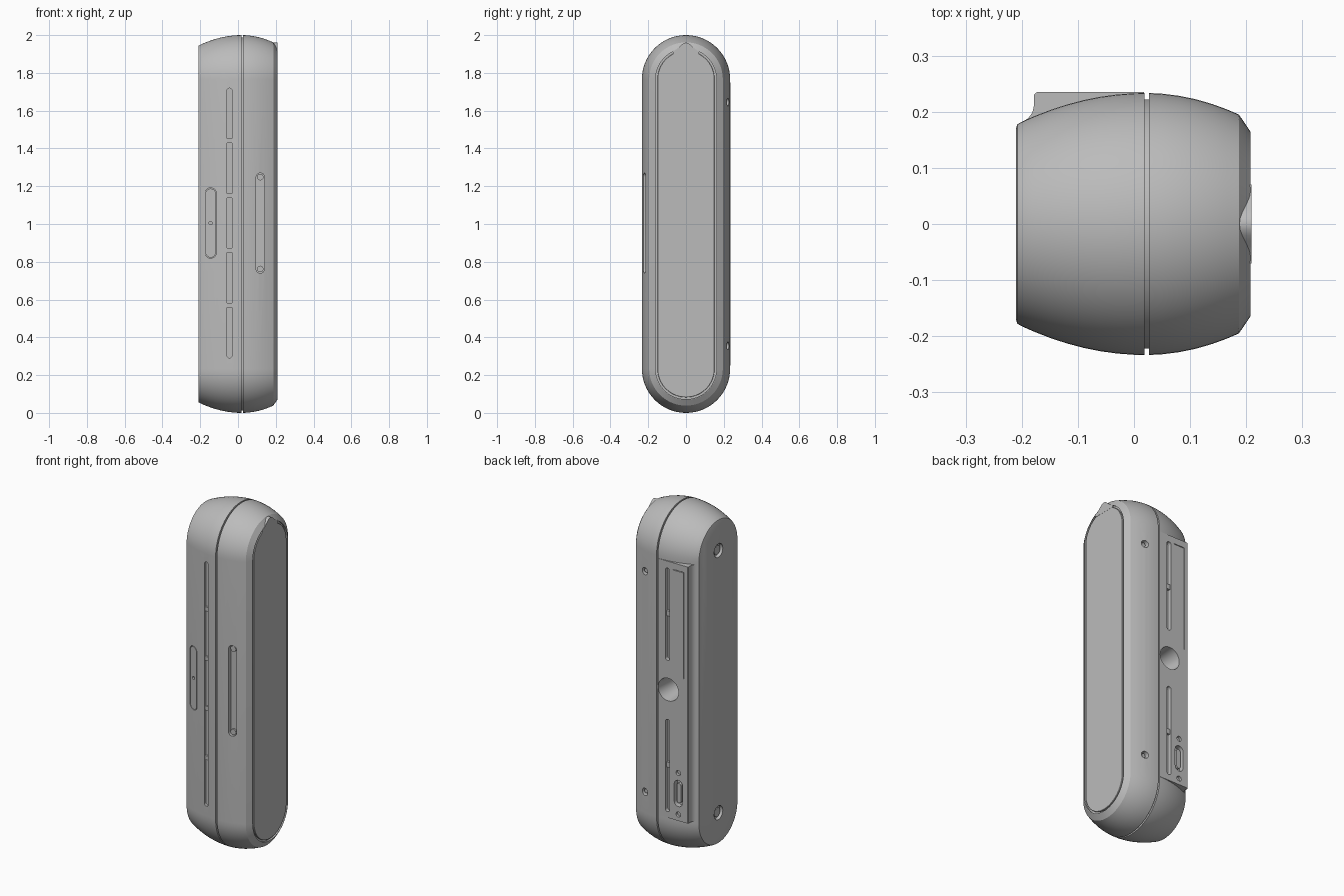
import bpy, bmesh
from math import sin, cos, pi, radians

if "Cube" in bpy.data.objects:
    bpy.data.objects.remove(bpy.data.objects["Cube"])

C = 0.7665          # half distance between the two end-arc centres
R = 0.2335          # widest radius of the shell
grey = bpy.data.materials.new("mid grey")
grey.diffuse_color = (0.5, 0.5, 0.5, 1)
grey.use_nodes = True
grey.node_tree.nodes["Principled BSDF"].inputs["Base Color"].default_value = grey.diffuse_color


def stadium(r, half, n=12, cu=0.0, cz=1.0):
    """Upright pill outline as (u, z) points; half = half the straight length."""
    top = [(cu + r * cos(pi * i / n), cz + half + r * sin(pi * i / n)) for i in range(n + 1)]
    low = [(cu - r * cos(pi * i / n), cz - half - r * sin(pi * i / n)) for i in range(n + 1)]
    if half == 0:
        top, low = top[:-1], low[:-1]
    return top + low


def loft(name, rings, closed=False):
    """Skin equal-length rings; cap the ends unless the rings form a loop."""
    bm = bmesh.new()
    rows = [[bm.verts.new(p) for p in ring] for ring in rings]
    pairs = list(zip(rows, rows[1:]))
    if closed:
        pairs.append((rows[-1], rows[0]))
    else:
        bm.faces.new(rows[0])
        bm.faces.new(rows[-1])
    for a, b in pairs:
        for i in range(len(a)):
            j = (i + 1) % len(a)
            bm.faces.new((a[i], a[j], b[j], b[i]))
    bmesh.ops.recalc_face_normals(bm, faces=bm.faces)
    me = bpy.data.meshes.new(name)
    bm.to_mesh(me)
    bm.free()
    me.materials.append(grey)
    ob = bpy.data.objects.new(name, me)
    bpy.context.collection.objects.link(ob)
    return ob


def along_y(pts, y):
    return [(u, y, z) for u, z in pts]


def along_x(pts, x):
    return [(x, u, z) for u, z in pts]


def pill_y(name, x, z, r, half, y0, y1, n=12, r1=None):
    """Pill (or cylinder when half = 0) running along y."""
    return loft(name, [along_y(stadium(r, half, n, x, z), y0),
                       along_y(stadium(r if r1 is None else r1, half, n, x, z), y1)])


def box(name, x0, x1, y0, y1, z0, z1):
    pts = [(x0, z0), (x1, z0), (x1, z1), (x0, z1)]
    return loft(name, [along_y(pts, y0), along_y(pts, y1)])


def boolean(target, other, op="DIFFERENCE"):
    m = target.modifiers.new("cut", "BOOLEAN")
    m.operation, m.solver, m.object = op, "EXACT", other
    bpy.context.view_layer.objects.active = target
    bpy.ops.object.modifier_apply(modifier=m.name)
    bpy.data.objects.remove(other, do_unlink=True)


def shell_r(x):
    return R - (1.06 if x < 0.02 else 1.38) * (x - 0.02) ** 2


# Barrel-sided shell with seam groove, chamfer and screen recess
profile = [(-0.21, 0.172), (-0.208, 0.1775)]
profile += [(x, shell_r(x)) for x in (-0.203, -0.18, -0.15, -0.12, -0.09, -0.06, -0.03, 0, 0.0185)]
profile += [(0.0185, R - 0.012), (0.027, R - 0.012)]
profile += [(x, shell_r(x)) for x in (0.027, 0.05, 0.08, 0.11, 0.14, 0.165, 0.187)]
profile += [(0.208, 0.164), (0.208, 0.161), (0.198, 0.161)]
shell = loft("shell", [along_x(stadium(r, C, 32), x) for x, r in profile])

# Flat rear connector block with flared side
dock = [(0.0175, 0.15), (0.0175, 0.235), (-0.173, 0.235), (-0.178, 0.231), (-0.178, 0.212),
        (-0.181, 0.199), (-0.188, 0.189), (-0.2, 0.181), (-0.2, 0.15)]
boolean(shell, loft("dock", [[(x, y, z) for x, y in dock] for z in (0.25, 1.75)]), "UNION")

# Front slots
boolean(shell, pill_y("cut", -0.045, 1.005, 0.014, 0.70, -0.3, -0.212))
boolean(shell, pill_y("cut", 0.118, 1.005, 0.022, 0.243, -0.3, -0.203))

# Front button: outline groove and pinhole
outer, inner = stadium(0.031, 0.155, 10, -0.145, 1.005), stadium(0.0275, 0.155, 10, -0.145, 1.005)
boolean(shell, loft("cut", [along_y(outer, -0.3), along_y(outer, -0.185),
                            along_y(inner, -0.185), along_y(inner, -0.3)], closed=True))
boolean(shell, pill_y("cut", -0.145, 1.005, 0.009, 0, -0.3, -0.19))

# Rear slots, socket, port and access-panel lines
for z in (1.44, 0.555):
    boolean(shell, pill_y("cut", -0.045, z, 0.014, 0.256, 0.212, 0.3))
boolean(shell, pill_y("cut", -0.05, 1.0, 0.05, 0, 0.08, 0.236, 24, 0.066))
boolean(shell, pill_y("cut", -0.115, 0.41, 0.027, 0.05, 0.205, 0.3))
for z in (0.53, 0.287):
    boolean(shell, pill_y("cut", -0.115, z, 0.015, 0, 0.22, 0.3))
boolean(shell, box("cut", -0.152, -0.148, 0.229, 0.3, 1.09, 1.712))
boolean(shell, box("cut", -0.147, -0.08, 0.229, 0.3, 1.708, 1.712))

# Screw holes on the rear and on the left end
for s in (-1, 1):
    boolean(shell, pill_y("cut", 0.11, 1 + s * 0.645, 0.021, 0, 0.195, 0.3))
    hole = stadium(0.04, 0, 12, 0, 1 + s * C)
    boolean(shell, loft("cut", [along_x(hole, -0.3), along_x(hole, -0.19)]))

parts = [shell]

# Screen panel set into the right end, with a lift tab at its top
parts.append(loft("screen_panel", [along_x(stadium(r, C, 32), x)
                                   for x, r in ((0.19, 0.151), (0.2065, 0.151), (0.208, 0.1495))]))
bell = [(-0.07 + 0.01 * i, 1.917 + 0.043 * cos(pi * (i - 7) / 14) ** 2) for i in range(15)]
outline = [(-0.07, 1.9)] + bell + [(0.07, 1.9)]
parts.append(loft("lift_tab", [along_x(outline, 0.186), along_x(outline, 0.209)]))

# Bridges in the front and rear slots
for z in (1.44, 1.15, 0.86, 0.57):
    parts.append(box("front_slot_bridge", -0.058, -0.032, -0.223, -0.2, z - 0.012, z + 0.012))
for z in (1.44, 0.555):
    parts.append(box("rear_slot_bridge", -0.058, -0.032, 0.2, 0.227, z - 0.015, z + 0.015))

# Pins at both ends of the short front slot
for z in (0.762, 1.248):
    parts.append(pill_y("slot_pin", 0.118, z, 0.017, 0, -0.213, -0.19))

# Port tongue and screw heads
parts.append(pill_y("port_tongue", -0.115, 0.41, 0.013, 0.045, 0.19, 0.23))
for s in (-1, 1):
    parts.append(pill_y("rear_screw", 0.11, 1 + s * 0.645, 0.012, 0, 0.18, 0.21))
    head = stadium(0.026, 0, 12, 0, 1 + s * C)
    parts.append(loft("side_screw", [along_x(head, -0.202), along_x(head, -0.18)]))

# Smooth shading with crisp edges
for ob in parts:
    ob.data.shade_smooth()
    ob.data.set_sharp_from_angle(angle=radians(25))
